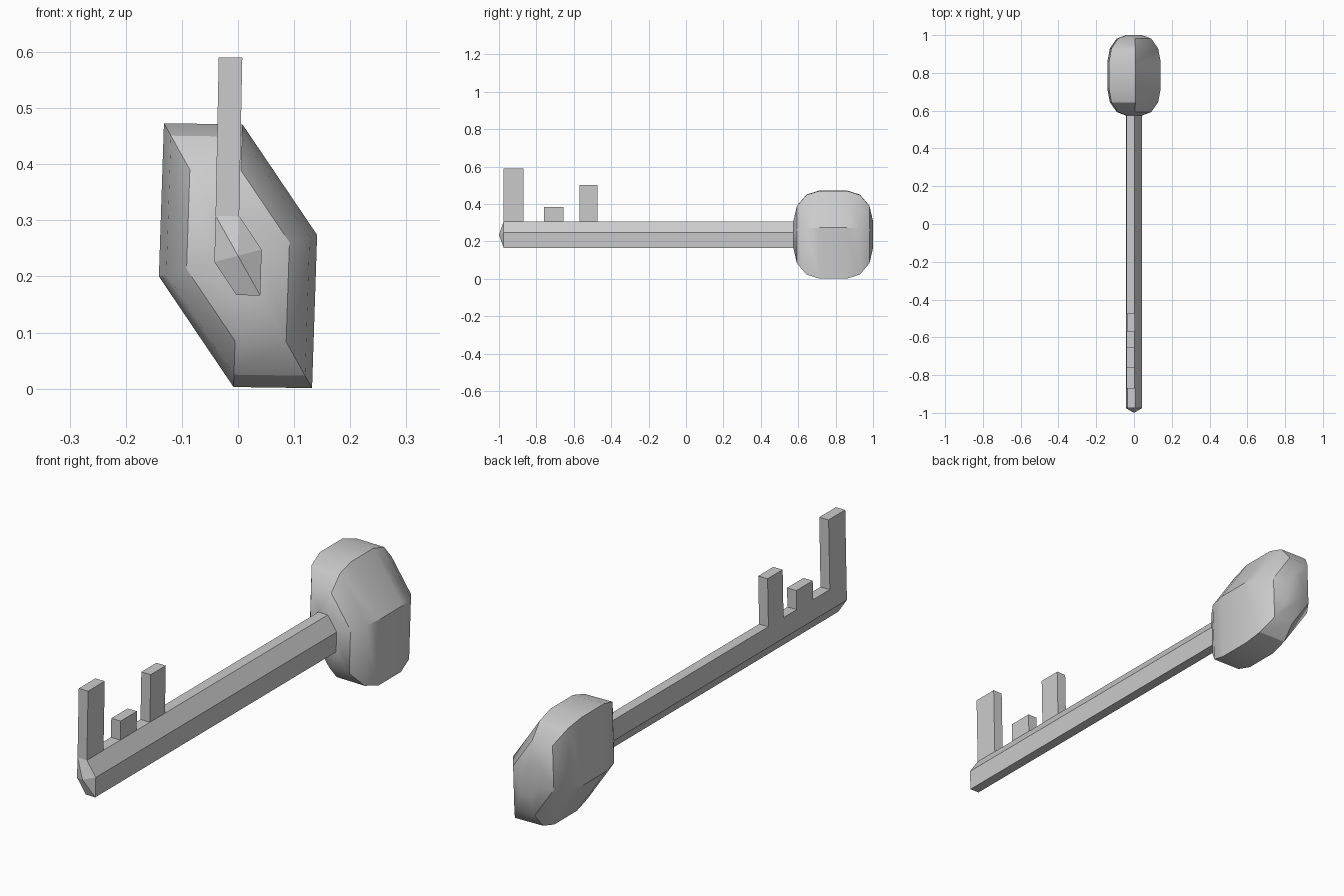
import bpy, bmesh
from math import sin, cos, pi, radians

if "Cube" in bpy.data.objects:
    bpy.data.objects.remove(bpy.data.objects["Cube"])

CZ = 0.237
# skewed hexagon shared by handle and shaft (x, z about the centre)
HEX = [(-0.132, 0.236), (0.008, 0.234), (0.141, 0.037),
       (0.132, -0.236), (-0.008, -0.234), (-0.141, -0.037)]


def make(name, build):
    bm = bmesh.new()
    build(bm)
    bmesh.ops.recalc_face_normals(bm, faces=bm.faces)
    me = bpy.data.meshes.new(name)
    bm.to_mesh(me)
    bm.free()
    ob = bpy.data.objects.new(name, me)
    bpy.context.collection.objects.link(ob)
    return ob


def loft(bm, stations):
    """Skin the hexagon through (y, scale) stations; scale 0 makes a point."""
    rings = []
    for y, s in stations:
        if s == 0:
            rings.append([bm.verts.new((0, y, CZ))] * 6)
        else:
            rings.append([bm.verts.new((x * s, y, CZ + z * s)) for x, z in HEX])
    for a, b in zip(rings, rings[1:]):
        for i in range(6):
            j = (i + 1) % 6
            bm.faces.new(list(dict.fromkeys((a[i], a[j], b[j], b[i]))))
    for r in (rings[0], rings[-1]):
        if r[0] is not r[1]:
            bm.faces.new(r)


# rounded handle: quarter-round at each end of a short straight middle
quarter = [(0.072 + 0.141 * sin(i * pi / 6), 0.3 + 0.7 * cos(i * pi / 6))
           for i in range(4)]
stations = [(0.787 - d, s) for d, s in reversed(quarter)] + \
           [(0.787 + d, s) for d, s in quarter]
handle = make("handle", lambda bm: loft(bm, stations))
bpy.context.view_layer.objects.active = handle
handle.select_set(True)
bpy.ops.object.shade_smooth_by_angle(angle=radians(30))
handle.select_set(False)

# shaft with a shallow pointed tip
make("shaft", lambda bm: loft(bm, [(-1.0, 0), (-0.975, 0.3), (0.58, 0.3)]))


# teeth rising from the narrow top face of the shaft, leaning slightly
def tooth(y0, y1, top):
    def build(bm):
        bmesh.ops.create_cube(bm, size=1)
        for v in bm.verts:
            up = v.co.z > 0
            z = top if up else 0.307
            lean = 0.02 * (z - 0.307)
            v.co = ((0.002 if v.co.x > 0 else -0.04) + lean,
                    y1 if v.co.y > 0 else y0, z)
    return build


for n, t in enumerate([(-0.975, -0.868, 0.59), (-0.76, -0.655, 0.385),
                       (-0.57, -0.473, 0.502)], 1):
    make(f"tooth_{n}", tooth(*t))
